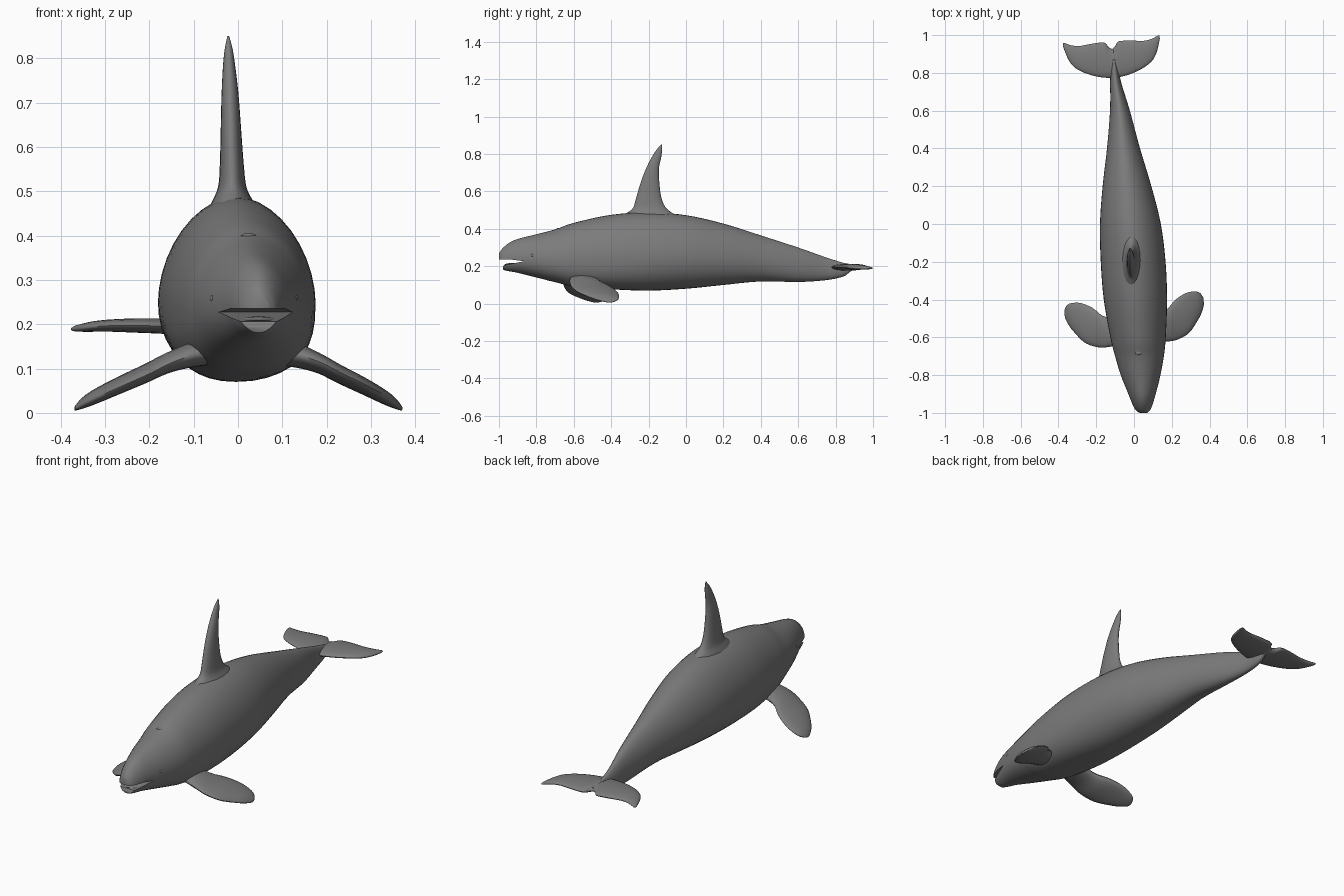
import bpy, bmesh, math
from mathutils import Matrix

if "Cube" in bpy.data.objects:
    bpy.data.objects.remove(bpy.data.objects["Cube"])

skin = bpy.data.materials.new("dark grey skin")
skin.diffuse_color = (0.2, 0.2, 0.2, 1)
skin.use_nodes = True
skin.node_tree.nodes["Principled BSDF"].inputs["Base Color"].default_value = skin.diffuse_color


def smooth_rows(rows, steps):
    """Catmull-Rom interpolation through rows of numbers."""
    out = []
    for i in range(len(rows) - 1):
        p = [rows[max(i - 1, 0)], rows[i], rows[i + 1], rows[min(i + 2, len(rows) - 1)]]
        for s in range(steps):
            t = s / steps
            out.append([b + 0.5 * t * (c - a + t * (2 * a - 5 * b + 4 * c - d
                        + t * (3 * (b - c) + d - a))) for a, b, c, d in zip(*p)])
    return out + [list(rows[-1])]


def finish(obj, angle=50):
    bpy.ops.object.select_all(action='DESELECT')
    obj.select_set(True)
    bpy.context.view_layer.objects.active = obj
    bpy.ops.object.shade_smooth_by_angle(angle=math.radians(angle))


def make(name, bm, matrix=None):
    if matrix:
        bm.transform(matrix)
    bmesh.ops.recalc_face_normals(bm, faces=bm.faces)
    mesh = bpy.data.meshes.new(name)
    bm.to_mesh(mesh)
    bm.free()
    mesh.materials.append(skin)
    obj = bpy.data.objects.new(name, mesh)
    bpy.context.collection.objects.link(obj)
    return obj


def loft(name, rings, matrix=None):
    """Skin a list of closed rings and cap both ends."""
    bm = bmesh.new()
    vs = [[bm.verts.new(p) for p in r] for r in rings]
    n = len(vs[0])
    for a, b in zip(vs, vs[1:]):
        for j in range(n):
            k = (j + 1) % n
            bm.faces.new((a[j], a[k], b[k], b[j]))
    bm.faces.new(vs[0])
    bm.faces.new(vs[-1])
    return make(name, bm, matrix)


def body_ring(y, xl, xr, zb, zt, n=40):
    cx, w = (xl + xr) / 2, (xr - xl) / 2
    cz = zb + 0.43 * (zt - zb)
    belly = 2.1 + 0.55 * math.exp(-((y + 0.5) / 0.25) ** 2)   # fullest at the chest
    ring = []
    for i in range(n):
        t = 2 * math.pi * i / n
        c, s = math.cos(t), math.sin(t)
        e = 2 / 1.85 if s > 0 else 2 / belly
        x = w * math.copysign(abs(c) ** e, c)
        z = (zt - cz if s > 0 else cz - zb) * math.copysign(abs(s) ** e, s)
        ring.append((cx + x, y, cz + z))
    return ring


# Body: y, left x, right x, bottom z, top z
stations = [
    (-1.00, .030, .070, .205, .268), (-.985, .008, .086, .185, .291),
    (-.95, -.010, .100, .174, .322), (-.90, -.030, .115, .165, .346),
    (-.80, -.070, .140, .140, .371), (-.70, -.100, .158, .115, .397),
    (-.60, -.125, .168, .093, .432), (-.40, -.160, .175, .077, .475),
    (-.20, -.176, .167, .070, .488), (.00, -.180, .142, .080, .473),
    (.20, -.166, .092, .100, .428), (.40, -.143, .032, .119, .365),
    (.60, -.127, -.022, .116, .300), (.75, -.126, -.068, .126, .247),
    (.84, -.124, -.086, .145, .219), (.88, -.118, -.094, .172, .212),
    (.92, -.113, -.103, .190, .206)]
body = loft("body", [body_ring(*r) for r in smooth_rows(stations, 5)])

# Mouth: wedge cut between the jaws, with the lower jaw set back
wedge = [(-1.06, .16), (-.962, .165), (-.976, .180), (-.98, .193), (-.974, .206),
         (-.93, .214), (-.865, .227), (-.93, .235), (-1.06, .235)]
cutter = loft("mouth_cutter", [[(x, y, z) for y, z in wedge] for x in (-.3, .4)])
mod = body.modifiers.new("mouth", 'BOOLEAN')
mod.object, mod.operation, mod.solver = cutter, 'DIFFERENCE', 'EXACT'
bpy.context.view_layer.objects.active = body
bpy.ops.object.modifier_apply(modifier=mod.name)
bpy.data.objects.remove(cutter)
finish(body, 45)


def fin_ring(u, a, b, w, th, n=20):
    """Lens section across a fin: chord a..b, thickness th, height w, at span u."""
    c, h = (a + b) / 2, (b - a) / 2
    return [(u, c + h * math.cos(2 * math.pi * i / n), w + th * math.sin(2 * math.pi * i / n))
            for i in range(n)]


# Dorsal fin: span z, leading y, trailing y, x centre, half thickness
dorsal = [
    (.44, -.365, -.03, -.010, .066), (.478, -.325, -.065, -.012, .046),
    (.51, -.285, -.105, -.013, .032), (.56, -.268, -.130, -.014, .027),
    (.64, -.245, -.142, -.016, .023), (.72, -.215, -.145, -.018, .019),
    (.78, -.185, -.133, -.020, .014), (.82, -.160, -.128, -.021, .009),
    (.85, -.134, -.129, -.022, .002)]
rings = [[(x, y, z) for z, y, x in fin_ring(*r)] for r in smooth_rows(dorsal, 4)]
finish(loft("dorsal_fin", rings))

# Paired fins: span x, leading y, trailing y, z centre, half thickness
flipper = [
    (.06, -.185, -.060, .140, .030), (.12, -.198, -.050, .130, .028),
    (.17, -.203, -.035, .113, .024), (.22, -.196, .012, .088, .022),
    (.28, -.166, .043, .060, .020), (.33, -.105, .047, .035, .017),
    (.355, -.065, .036, .021, .012), (.37, -.025, .010, .010, .005)]
fluke = [
    (-.01, -.195, -.045, .194, .018), (.015, -.192, -.030, .194, .018),
    (.035, -.190, -.004, .195, .018), (.07, -.184, -.001, .196, .017),
    (.12, -.169, -.005, .197, .016), (.17, -.146, -.010, .197, .014),
    (.21, -.116, -.004, .195, .012), (.235, -.075, .006, .192, .009),
    (.25, -.030, .013, .190, .006), (.257, -.006, .009, .189, .002)]
for part, rows, origin, yaw in (("flipper", flipper, (0, -.435, 0), 5.4),
                                ("tail_fluke", fluke, (-.12, .966, 0), 4.6)):
    for side, sx in (("right", 1), ("left", -1)):
        m = (Matrix.Translation(origin) @ Matrix.Rotation(math.radians(yaw), 4, 'Z')
             @ Matrix.Diagonal((sx, 1, 1, 1)))
        finish(loft(f"{side}_{part}", [fin_ring(*r) for r in smooth_rows(rows, 4)], m))


def blob(name, centre, size):
    bm = bmesh.new()
    bmesh.ops.create_uvsphere(bm, u_segments=16, v_segments=10, radius=1)
    m = Matrix.Translation(centre) @ Matrix.Diagonal((*size, 1))
    finish(make(name, bm, m))


# Tongue, eyes and blowhole
blob("tongue", (.046, -.915, .209), (.045, .055, .009))
blob("left_eye", (-.056, -.82, .258), (.007, .010, .008))
blob("right_eye", (.129, -.82, .258), (.007, .010, .008))
blob("blowhole", (.024, -.68, .400), (.018, .013, .005))
